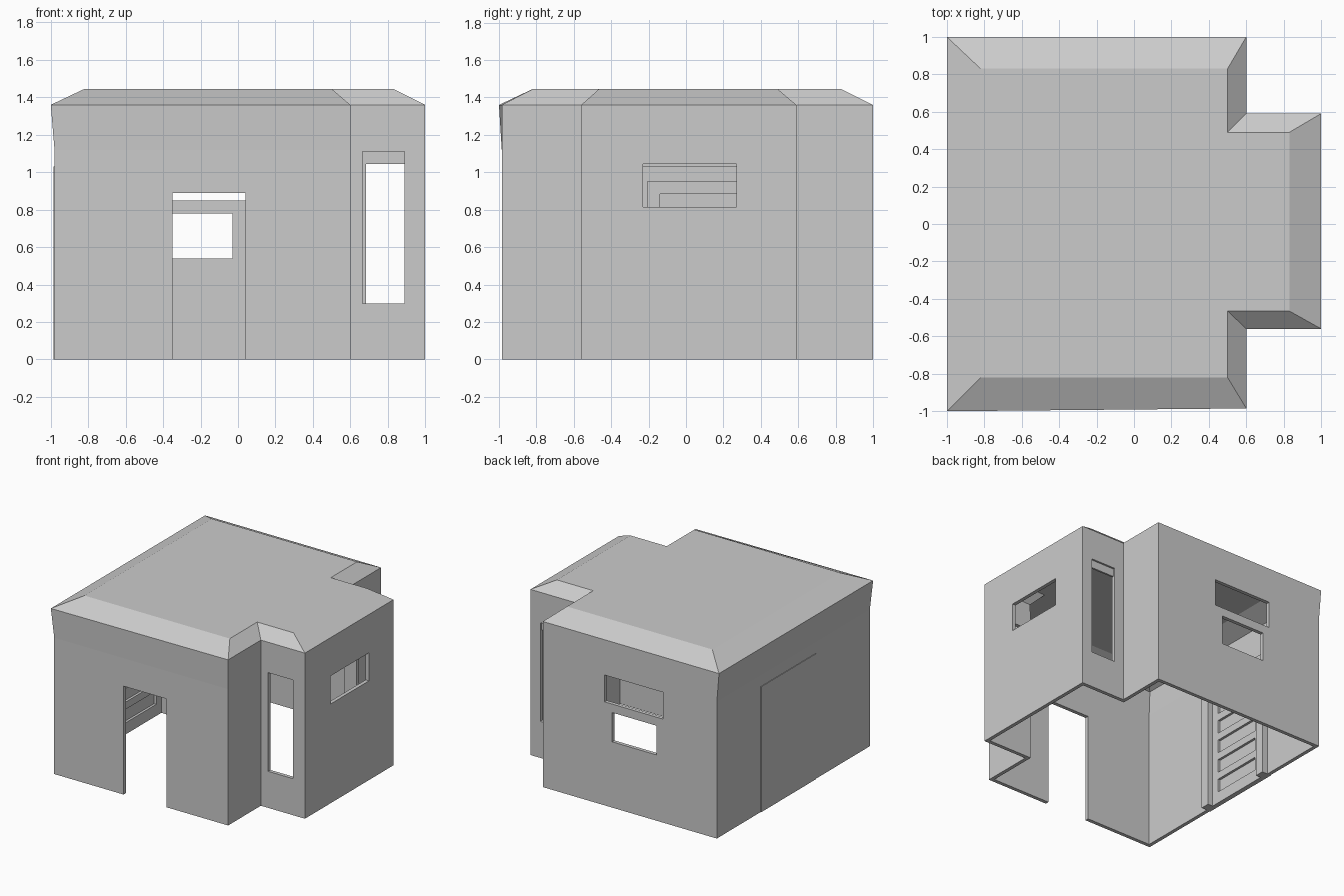
import bpy, bmesh

if "Cube" in bpy.data.objects:
    bpy.data.objects.remove(bpy.data.objects["Cube"])

T = 0.03  # wall thickness


def make_object(name, bm):
    bmesh.ops.recalc_face_normals(bm, faces=bm.faces)
    mesh = bpy.data.meshes.new(name)
    bm.to_mesh(mesh)
    bm.free()
    ob = bpy.data.objects.new(name, mesh)
    bpy.context.collection.objects.link(ob)
    return ob


def boxes(name, spans):
    """One object from boxes given as (x0, x1, y0, y1, z0, z1)."""
    bm = bmesh.new()
    for x0, x1, y0, y1, z0, z1 in spans:
        for v in bmesh.ops.create_cube(bm, size=1)["verts"]:
            v.co = (x1 if v.co.x > 0 else x0,
                    y1 if v.co.y > 0 else y0,
                    z1 if v.co.z > 0 else z0)
    return make_object(name, bm)


# House shell: stacked outlines, open at the bottom
wall = [(-.98, -.985), (.6, -.985), (.6, -.56), (1, -.56),
        (1, .59), (.6, .59), (.6, 1), (-.98, 1)]
eave = [(-1, -1)] + wall[1:-1] + [(-1, 1)]
roof = [(-.82, -.82), (.5, -.82), (.5, -.465), (.83, -.465),
        (.83, .49), (.5, .49), (.5, .83), (-.82, .83)]
bm = bmesh.new()
rings = [[bm.verts.new((x, y, z)) for x, y in outline]
         for outline, z in ((wall, 0), (wall, 1.12), (eave, 1.36), (roof, 1.445))]
for low, high in zip(rings, rings[1:]):
    for i in range(8):
        j = (i + 1) % 8
        bm.faces.new((low[i], low[j], high[j], high[i]))
bm.faces.new(rings[-1])
# Outward normals follow from the counter-clockwise outlines
mesh = bpy.data.meshes.new("house_shell")
bm.to_mesh(mesh)
bm.free()
shell = bpy.data.objects.new("house_shell", mesh)
bpy.context.collection.objects.link(shell)
thick = shell.modifiers.new("thickness", "SOLIDIFY")
thick.thickness = T
thick.offset = -1
thick.use_even_offset = True

# Openings: front doorway, back windows, bay windows, left door
cutter = boxes("opening_cutter", [
    (-.35, .04, -1.1, -.9, -.1, .89),
    (-.49, .04, .9, 1.1, .85, 1.07),
    (-.43, -.03, .9, 1.1, .54, .78),
    (.665, .89, -.65, -.48, .30, 1.11),
    (.685, .91, .5, .68, .30, 1.11),
    (.9, 1.1, -.23, .27, .815, 1.045),
    (-1.1, -.9, -.28, .43, -.1, 1.03),
])
cutter.hide_render = True
cut = shell.modifiers.new("openings", "BOOLEAN")
cut.operation = "DIFFERENCE"
cut.solver = "EXACT"
cut.object = cutter
bpy.context.view_layer.objects.active = shell
for m in ("thickness", "openings"):
    bpy.ops.object.modifier_apply(modifier=m)
bpy.data.objects.remove(cutter)

# Lintel inside the rear bay window
boxes("bay_window_lintel", [(.685, .91, .56, .575, 1.045, 1.11)])

# Door frame standing proud inside the left wall
boxes("door_frame", [
    (-.985, -.9, -.28, -.205, 0, 1.03),
    (-.985, -.9, .355, .43, 0, 1.03),
    (-.985, -.9, -.205, .355, .95, 1.03),
])

# Door leaf with recessed panels between stiles and rails
boxes("door_leaf", [(-.985, -.965, -.205, .355, 0, .95)])
rows, pitch, panel, top = 5, .17, .11, .885
trim = [(-.965, -.945, -.205, -.14, 0, .95),
        (-.965, -.945, .29, .355, 0, .95),
        (-.965, -.945, -.14, .29, top, .95)]
for i in range(rows):
    z_high = top - i * pitch - panel
    z_low = top - (i + 1) * pitch if i < rows - 1 else 0
    trim.append((-.965, -.945, -.14, .29, z_low, z_high))
boxes("door_panel_trim", trim)
